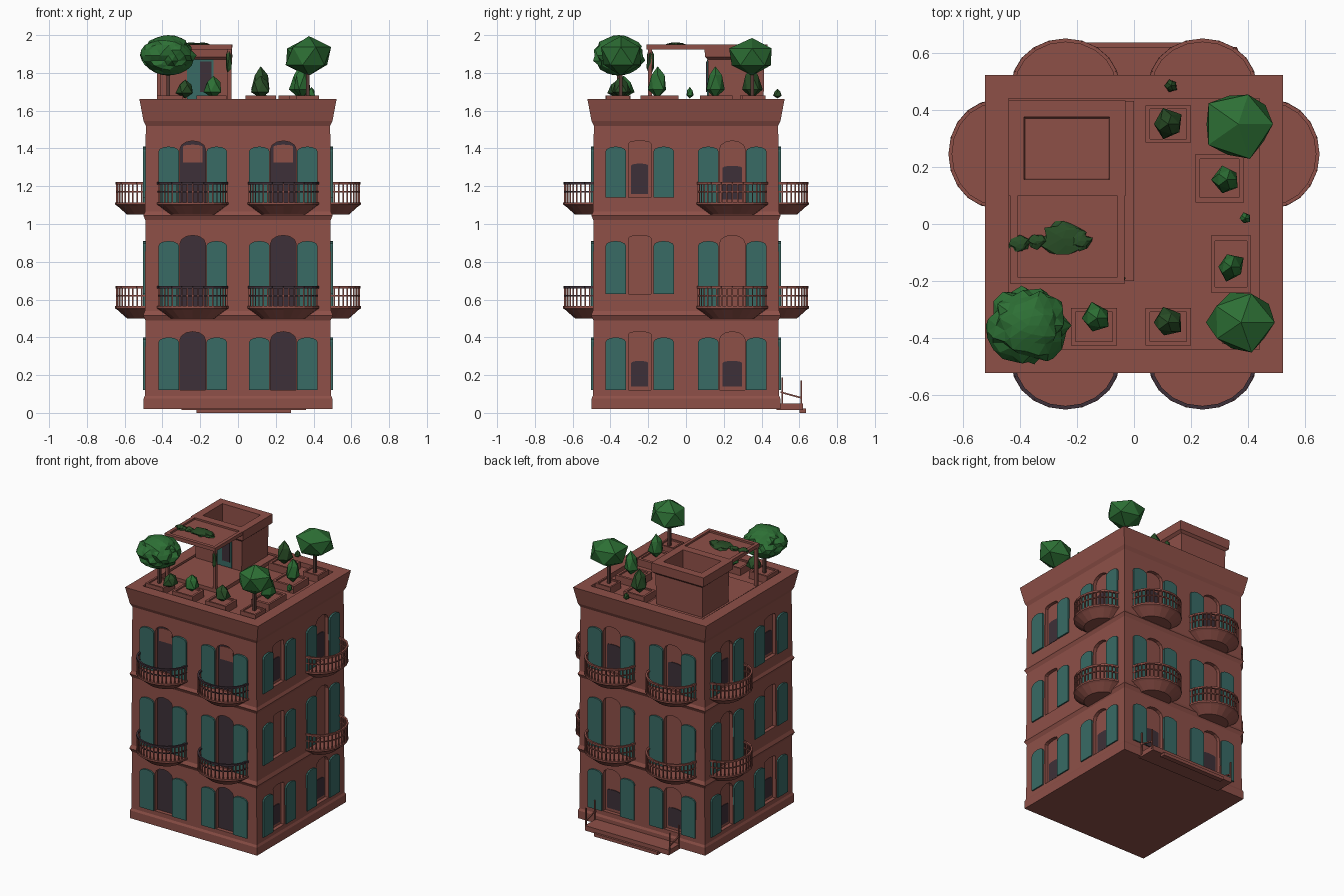
import bpy, bmesh, random
from math import sin, cos, pi, radians
from mathutils import Vector, Matrix

cube = bpy.data.objects.get("Cube")
if cube:
    bpy.data.objects.remove(cube, do_unlink=True)
random.seed(4)


def material(name, r, g, b):
    m = bpy.data.materials.new(name)
    m.use_nodes = True
    m.diffuse_color = (r, g, b, 1)
    bsdf = next(n for n in m.node_tree.nodes if n.type == 'BSDF_PRINCIPLED')
    bsdf.inputs["Base Color"].default_value = (r, g, b, 1)
    bsdf.inputs["Roughness"].default_value = 0.9
    return m


BRICK = material("brick red", .27, .08, .064)
TEAL = material("shutter teal", .04, .145, .13)
DARK = material("dark glass", .048, .03, .04)
GREEN = material("leaf green", .026, .16, .035)
OLIVE = material("dark leaf", .022, .075, .02)
BARK = material("bark", .09, .04, .033)

parts = {}


def part(name, mat):
    """Mesh under construction for a named part."""
    return parts.setdefault(name, (bmesh.new(), mat))[0]


def finish(name):
    bm, mat = parts.pop(name)
    bmesh.ops.recalc_face_normals(bm, faces=bm.faces)
    me = bpy.data.meshes.new(name)
    bm.to_mesh(me)
    bm.free()
    me.materials.append(mat)
    ob = bpy.data.objects.new(name, me)
    bpy.context.scene.collection.objects.link(ob)
    return ob


def skin(bm, rings):
    """Closed solid through rings of equal point count."""
    rows = [[bm.verts.new(p) for p in ring] for ring in rings]
    n = len(rows[0])
    for a, b in zip(rows, rows[1:]):
        for i in range(n):
            bm.faces.new((a[i], a[(i + 1) % n], b[(i + 1) % n], b[i]))
    bm.faces.new(rows[0][::-1])
    bm.faces.new(rows[-1])


def loft(bm, cx, cy, stations):
    """Stack of rectangles (half x, half y, z)."""
    skin(bm, [[(cx + sx * hx, cy + sy * hy, z) for sx, sy in
               ((-1, -1), (1, -1), (1, 1), (-1, 1))] for hx, hy, z in stations])


def box(bm, x0, x1, y0, y1, z0, z1):
    h = (x1 - x0) / 2, (y1 - y0) / 2
    loft(bm, (x0 + x1) / 2, (y0 + y1) / 2, [(*h, z0), (*h, z1)])


def bar(bm, p, q, r):
    p, q = Vector(p), Vector(q)
    rot = (q - p).to_track_quat('Z', 'Y')
    skin(bm, [[e + rot @ Vector((r * cos(a), r * sin(a), 0)) for a in
               (pi / 4, 3 * pi / 4, 5 * pi / 4, 7 * pi / 4)] for e in (p, q)])


def on_wall(turn, u, d, z):
    """Point on a wall: u along it, d outward from the centre."""
    return Matrix.Rotation(radians(turn), 3, 'Z') @ Vector((u, -d, z))


def plate(bm, turn, pts, d0, d1):
    skin(bm, [[on_wall(turn, u, d, z) for u, z in pts] for d in (d0, d1)])


def arch(c, half, z0, z1, rise, n=6):
    top = [(c + half * cos(pi * i / n), z1 - rise + rise * sin(pi * i / n))
           for i in range(n + 1)]
    return [(c - half, z0), (c + half, z0)] + top


# Walls with plinth, string courses, flared cornice and sunken roof
walls = [(.5, .02), (.5, .075), (.493, .09), (.49, .49), (.503, .515), (.493, .54),
         (.49, 1.02), (.502, 1.045), (.492, 1.065), (.488, 1.52), (.5, 1.545),
         (.517, 1.635), (.522, 1.662), (.44, 1.662), (.44, 1.63)]
loft(part("walls", BRICK), 0, 0, [(h, h, z) for h, z in walls])


def opening(side, turn, c, floor, window, dark):
    """Recessed door or window with a pair of shutters."""
    z0, z1 = ((.12, .43), (.56, .94), (1.11, 1.44))[floor]
    if window and floor:
        z0 += .07 if floor == 1 else .03
    half = .06 if window else .068
    rise = .015 if window else .045
    shape = arch(c, half, z0, z1, rise)
    plate(part("cutter", BRICK), turn, shape, .462, .56)
    full = dark == 1
    plate(part(side + "_doors", DARK if side == "front" else BRICK), turn, shape, .45, .466)
    if not full and dark:
        w = half * .75
        name, mat = ("_panes", DARK) if side != "front" else ("_door_heads", BRICK)
        a, b = (z0 + .02, z0 + (z1 - z0) * dark)
        if side == "front":
            a, b = b, z1 - .02
        plate(part(side + name, mat), turn, arch(c, w, a, b, .01), .46, .471)
    for s in (-1, 1):
        plate(part(side + "_shutters", TEAL), turn,
              arch(c + s * .127, .054, z0, z1 - .03, .025), .48, .502)


def balcony(side, turn, c, z):
    """Half-round slab tapering downward, with rail and balusters."""
    def edge(k, zz, n=10):
        return [on_wall(turn, c + .19 * k * cos(pi * i / n),
                        .485 + .165 * (k * sin(pi * i / n)), zz) for i in range(n + 1)]
    slab = part(side + "_balcony_slabs", BRICK)
    skin(slab, [edge(.62, z - .065), edge(.93, z - .02), edge(1, z - .012), edge(1, z)])
    rail = part(side + "_balcony_rails", DARK if side == "front" else BRICK)
    spindles = part(side + "_balusters", BRICK)
    top, low = edge(.96, z + .1), edge(.96, z + .055)
    for path, r in ((top, .009), (low, .005)):
        for p, q in zip(path, path[1:]):
            bar(rail, p, q, r)
    for p, q in zip(edge(.96, z - .005, 20), edge(.96, z + .1, 20)):
        bar(spindles, p, q, .005)


# Every wall: three floors, two openings, balconies on the upper floors
sides = {"front": (0, (-.24, .24), (-.24, .24)),
         "right": (90, (-.245, .245), (.245,)),
         "back": (180, (-.24, .24), (-.24, .24)),
         "left": (-90, (-.245, .245), (-.245,))}
for side, (turn, columns, balconies) in sides.items():
    for c in columns:
        for floor in range(3):
            dark = (1, 1, .65)[floor] if side == "front" else (.5, 0, .6)[floor]
            opening(side, turn, c, floor, c not in balconies, dark)
    for c in balconies:
        balcony(side, turn, c, .565)
        balcony(side, turn, c, 1.115)

# Cut the recesses into the walls
body, cutter = finish("walls"), finish("cutter")
cutter.hide_render = True
mod = body.modifiers.new("recesses", 'BOOLEAN')
mod.operation, mod.solver, mod.object = 'DIFFERENCE', 'EXACT', cutter
graph = bpy.context.evaluated_depsgraph_get()
cut = bpy.data.meshes.new_from_object(body.evaluated_get(graph))
body.modifiers.clear()
body.data = cut
bpy.data.objects.remove(cutter, do_unlink=True)

# Back porch with low railing
porch = part("back_porch", BRICK)
box(porch, -.3, .36, .48, .62, .015, .05)
box(porch, -.22, .28, .6, .635, 0, .022)
rails = part("porch_rails", BRICK)
for x in (-.3, .36):
    bar(rails, (x, .5, .11), (x, .61, .08), .006)
    for y in (.51, .61):
        bar(rails, (x, y, .03), (x, y, .19 - .18 * (y - .5)), .006)

# Roof terrace, hut with open top, and its door
box(part("terrace_step", BRICK), -.43, 0, -.2, .43, 1.62, 1.655)
loft(part("roof_hut", BRICK), -.235, .265,
     [(.18, .145, 1.62), (.185, .15, 1.87), (.203, .165, 1.885), (.205, .167, 1.95),
      (.15, .11, 1.95), (.145, .105, 1.8)])
box(part("hut_door", TEAL), -.27, -.13, .11, .12, 1.66, 1.87)
box(part("hut_door_pane", DARK), -.2, -.14, .106, .112, 1.7, 1.86)

# Pergola
pergola = part("pergola", BRICK)
for x in (-.42, -.045):
    box(pergola, x - .01, x + .01, -.2, -.18, 1.65, 1.93)
    box(pergola, x - .012, x + .012, -.21, .11, 1.925, 1.95)
box(pergola, -.43, -.035, -.21, -.185, 1.925, 1.95)
box(part("pergola_cover", BRICK), -.41, -.05, -.19, .1, 1.925, 1.937)

# Planters
for cx, cy, w, d in ((.12, .35, .16, .13), (-.14, -.36, .16, .13), (.12, -.36, .16, .13),
                     (.34, -.14, .14, .2), (.3, .16, .17, .17), (.36, .36, .12, .12),
                     (.37, -.36, .12, .12), (-.36, -.36, .14, .13)):
    loft(part("planters", BRICK), cx, cy,
         [(w / 2, d / 2, 1.62), (w / 2, d / 2, 1.68), (w * .4, d * .4, 1.68), (w * .4, d * .4, 1.67)])


def foliage(name, mat, loc, size, detail=1, rough=.12, taper=0):
    """Faceted clump of leaves, optionally narrowing upward."""
    bm = part(name, mat)
    made = bmesh.ops.create_icosphere(bm, subdivisions=detail, radius=1)["verts"]
    for v in made:
        k = 1 + random.uniform(-rough, rough)
        slim = 1 - taper * (v.co.z + 1) / 2
        v.co = Vector(loc) + Vector((v.co.x * k * slim * size[0],
                                     v.co.y * k * slim * size[1], v.co.z * size[2]))


# Trees
foliage("round_tree_crown", GREEN, (.365, .35, 1.885), (.135, .13, .1))
foliage("corner_tree_crown", GREEN, (.375, -.345, 1.89), (.125, .115, .105))
foliage("leafy_tree_crown", GREEN, (-.37, -.355, 1.893), (.135, .13, .107), 3, .13)
for x, y in ((.36, .35), (.37, -.345), (-.37, -.355)):
    bar(part("trunks", BARK), (x, y, 1.64), (x, y, 1.83), .013)

# Bushes and vine
for i, (x, y, r, h, mat) in enumerate((
        (.12, .35, .07, .085, OLIVE), (.12, -.345, .07, .06, OLIVE),
        (-.13, -.33, .07, .06, GREEN), (.34, -.15, .065, .085, GREEN),
        (.325, .155, .065, .085, GREEN), (.39, .02, .025, .03, GREEN),
        (.13, .485, .03, .025, OLIVE), (-.28, -.36, .07, .05, OLIVE))):
    foliage("bush_%d" % (i + 1), mat, (x, y, 1.665 + h), (r, r, h), 1, .15, .55)
for x, y, r in ((-.25, -.05, .07), (-.19, -.06, .04), (-.4, -.07, .035), (-.34, -.06, .03)):
    foliage("pergola_vine", OLIVE, (x, y, 1.945), (r, r * .8, .016), 2, .3)
foliage("post_vine", OLIVE, (-.05, -.19, 1.86), (.02, .02, .08), 1, .3)

for name in list(parts):
    finish(name)
